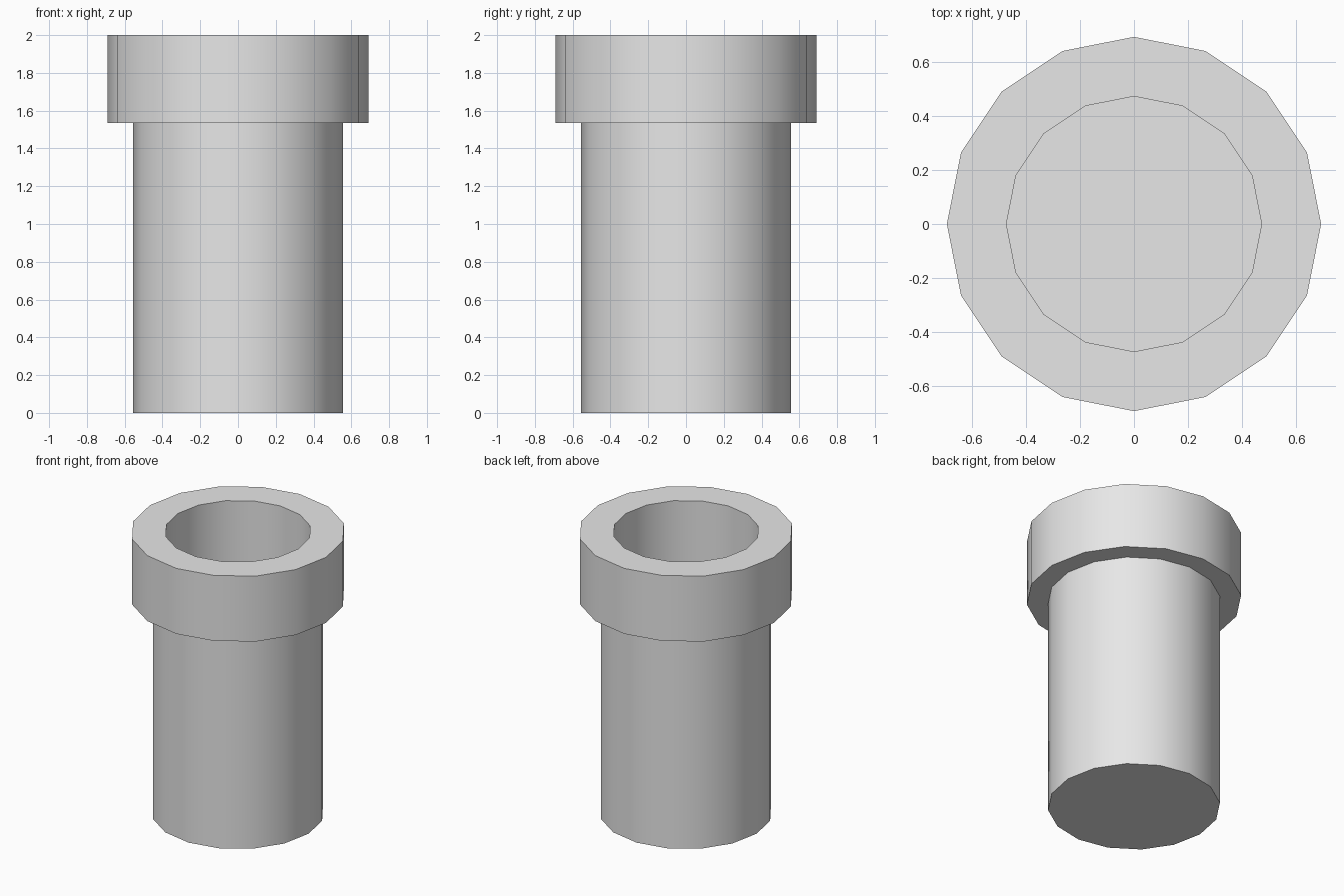
import bpy
import bmesh
from math import cos, sin, tau, radians

SIDES = 16

cube = bpy.data.objects.get("Cube")
if cube:
    bpy.data.objects.remove(cube, do_unlink=True)

# Plain grey material
grey = bpy.data.materials.new("light grey")
grey.use_nodes = True
colour = (0.8, 0.8, 0.8, 1)
grey.diffuse_color = colour
grey.node_tree.nodes["Principled BSDF"].inputs["Base Color"].default_value = colour


def lathe(name, profile):
    """Turn a (radius, height) profile around z and cap both ends."""
    bm = bmesh.new()
    rings = []
    for r, z in profile:
        rings.append([bm.verts.new((r * cos(tau * i / SIDES), r * sin(tau * i / SIDES), z))
                      for i in range(SIDES)])
    for low, high in zip(rings, rings[1:]):
        for i in range(SIDES):
            j = (i + 1) % SIDES
            bm.faces.new((low[i], low[j], high[j], high[i]))
    bm.faces.new(rings[0][::-1])
    bm.faces.new(rings[-1])
    bmesh.ops.recalc_face_normals(bm, faces=bm.faces)
    mesh = bpy.data.meshes.new(name)
    bm.to_mesh(mesh)
    bm.free()
    mesh.materials.append(grey)
    obj = bpy.data.objects.new(name, mesh)
    bpy.context.collection.objects.link(obj)
    return obj


# Closed tube with a wide collar and a deep round bore
pipe = lathe("collared_pipe", [
    (0.555, 0), (0.555, 1.535),   # shaft
    (0.692, 1.535), (0.692, 2),   # collar
    (0.472, 2), (0.472, 0.09),    # bore and its floor
])

bpy.ops.object.select_all(action="DESELECT")
pipe.select_set(True)
bpy.context.view_layer.objects.active = pipe
bpy.ops.object.shade_smooth_by_angle(angle=radians(30))
